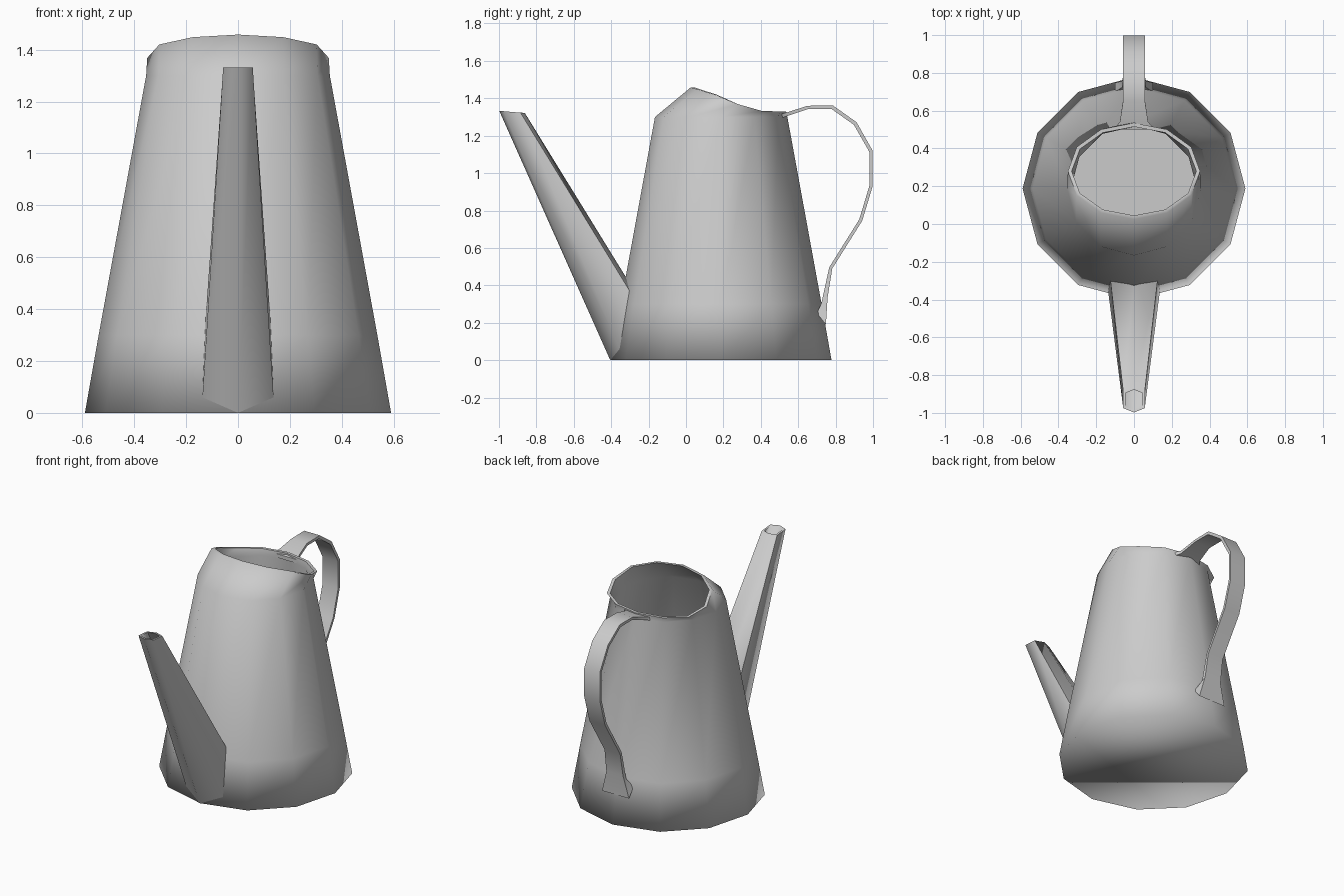
import bpy, bmesh
from math import sin, cos, radians
from mathutils import Vector

if "Cube" in bpy.data.objects:
    bpy.data.objects.remove(bpy.data.objects["Cube"])

CY = 0.188  # centre of the body in y


def loft(name, rings, angle, cap_start=False, cap_end=False, close=False, soft_z=-1):
    """Skin a list of equal-length rings; smooth all edges flatter than angle."""
    bm = bmesh.new()
    vs = [[bm.verts.new(p) for p in ring] for ring in rings]
    n = len(vs[0])
    pairs = list(zip(vs, vs[1:])) + ([(vs[-1], vs[0])] if close else [])
    for a, b in pairs:
        for i in range(n):
            j = (i + 1) % n
            bm.faces.new((a[i], a[j], b[j], b[i]))
    if cap_start:
        bm.faces.new(vs[0][::-1])
    if cap_end:
        bm.faces.new(vs[-1])
    bmesh.ops.recalc_face_normals(bm, faces=bm.faces)
    for f in bm.faces:
        f.smooth = True
    for e in bm.edges:
        low = max(v.co.z for v in e.verts) < soft_z
        e.smooth = low or e.calc_face_angle(0) < radians(angle)
    me = bpy.data.meshes.new(name)
    bm.to_mesh(me)
    bm.free()
    ob = bpy.data.objects.new(name, me)
    bpy.context.collection.objects.link(ob)
    return ob


# Body: twelve-sided tapered can with a raised front lip and an inner wall
N = 12
angles = [radians(360 * i / N) for i in range(N)]


def circle(r, z):
    return [(r * cos(a), CY + r * sin(a), z) for a in angles]


rim_z = {-100: 1.458, -87: 1.448, -50: 1.42, 0: 1.368, 50: 1.332, 87: 1.33, 100: 1.33}


def rim(inset):
    return [((0.35 - inset) * cos(a), 0.28 + (0.255 - inset) * sin(a),
             rim_z[round(100 * sin(a))]) for a in angles]


loft("can_body", [circle(0.59, 0), circle(0.537, 0.3), circle(0.354, 1.3),
                  rim(0), rim(0.02), circle(0.334, 1.285), circle(0.565, 0.02)],
     60, cap_start=True, cap_end=True, soft_z=0.01)


# Spout: tapered six-sided tube, open at the tip
def mirror_ring(half):
    return half + [(-x, y, z) for x, y, z in half[-2:0:-1]]


def shrink(ring, s):
    c = sum((Vector(p) for p in ring), Vector()) / len(ring)
    return [c + (Vector(p) - c) * s for p in ring]


root = mirror_ring([(0, -0.405, 0), (0.137, -0.355, 0.06),
                    (0.125, -0.295, 0.36), (0, -0.325, 0.45)])
tip = mirror_ring([(0, -0.998, 1.332), (0.057, -0.975, 1.331),
                   (0.057, -0.885, 1.323), (0, -0.862, 1.322)])
loft("spout", [root, tip, shrink(tip, 0.78), shrink(root, 0.88)], 70, close=True)

# Handle: thin ribbon, stations of outer y/z, inner y/z and half width
stations = [
    (0.50, 1.315, 0.50, 1.29, 0.11),
    (0.54, 1.325, 0.54, 1.305, 0.075),
    (0.65, 1.36, 0.655, 1.343, 0.058),
    (0.785, 1.362, 0.778, 1.343, 0.058),
    (0.912, 1.272, 0.898, 1.258, 0.058),
    (0.998, 1.12, 0.981, 1.112, 0.058),
    (0.998, 0.93, 0.981, 0.934, 0.058),
    (0.942, 0.745, 0.926, 0.752, 0.058),
    (0.782, 0.49, 0.766, 0.497, 0.058),
    (0.757, 0.335, 0.724, 0.305, 0.062),
    (0.748, 0.19, 0.70, 0.25, 0.10),
]
loft("handle", [[(-w, oy, oz), (w, oy, oz), (w, iy, iz), (-w, iy, iz)]
                for oy, oz, iy, iz, w in stations],
     60, cap_start=True, cap_end=True)
